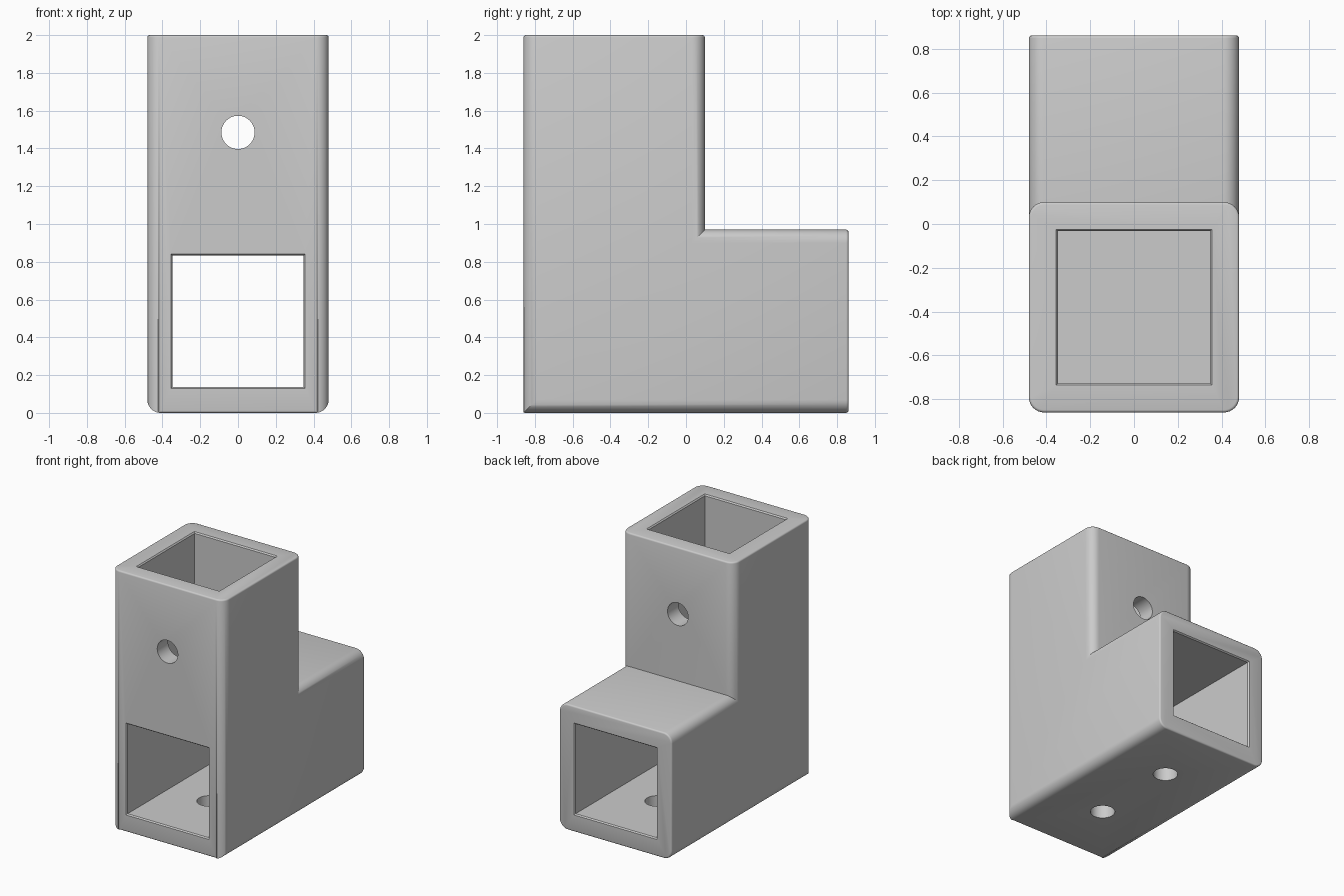
import bpy, bmesh, math
from mathutils import Matrix, Vector

if "Cube" in bpy.data.objects:
    bpy.data.objects.remove(bpy.data.objects["Cube"], do_unlink=True)

W, L, H = 0.48, 0.86, 2.0          # half width, half length, height
POST_Y, ARM_Z = 0.10, 0.97         # back of the post, top of the arm
ROUND, LIP = 0.07, 0.012
BORE, FLARE = 0.347, 0.355         # half sizes of the square sockets

grey = bpy.data.materials.new("light grey")
grey.use_nodes = True
colour = (0.6, 0.6, 0.6, 1)
grey.diffuse_color = colour
grey.node_tree.nodes["Principled BSDF"].inputs["Base Color"].default_value = colour


def add_object(name, bm):
    bmesh.ops.recalc_face_normals(bm, faces=bm.faces)
    mesh = bpy.data.meshes.new(name)
    bm.to_mesh(mesh)
    bm.free()
    mesh.materials.append(grey)
    obj = bpy.data.objects.new(name, mesh)
    bpy.context.collection.objects.link(obj)
    return obj


def bevel(bm, test, offset, segments):
    edges = [e for e in bm.edges if test(*(v.co for v in e.verts))]
    bmesh.ops.bevel(bm, geom=edges, offset=offset, segments=segments,
                    profile=0.5, affect='EDGES', clamp_overlap=False)


def near(a, b):
    return abs(a - b) < 1e-4


def socket_cutter(name, rings, matrix):
    """Square prism along local z, given as (height, half size) rings."""
    bm = bmesh.new()
    loops = [[bm.verts.new((sx * h, sy * h, z))
              for sx, sy in ((-1, -1), (1, -1), (1, 1), (-1, 1))] for z, h in rings]
    bm.faces.new(loops[0])
    bm.faces.new(loops[-1])
    for low, high in zip(loops, loops[1:]):
        for i in range(4):
            j = (i + 1) % 4
            bm.faces.new((low[i], low[j], high[j], high[i]))
    bm.transform(matrix)
    return add_object(name, bm)


def hole_cutter(name, depth, matrix):
    bm = bmesh.new()
    bmesh.ops.create_cone(bm, cap_ends=True, segments=48, radius1=0.088,
                          radius2=0.088, depth=depth, matrix=matrix)
    return add_object(name, bm)


# Solid elbow: L profile extruded across the width
bm = bmesh.new()
profile = ((-L, 0), (L, 0), (L, ARM_Z), (POST_Y, ARM_Z), (POST_Y, H), (-L, H))
side = bm.faces.new([bm.verts.new((-W, y, z)) for y, z in profile])
made = bmesh.ops.extrude_face_region(bm, geom=[side])["geom"]
bmesh.ops.translate(bm, vec=(2 * W, 0, 0),
                    verts=[g for g in made if isinstance(g, bmesh.types.BMVert)])
bmesh.ops.recalc_face_normals(bm, faces=bm.faces)


def on_end(p):
    return near(p.z, H) or near(p.y, L)


# Large rounding on the long edges, then a small one round both ends and the toe
bevel(bm, lambda a, b: near(a.x, b.x) and not (on_end(a) and on_end(b)), ROUND, 8)
bevel(bm, lambda a, b: (near(a.z, H) and near(b.z, H)) or (near(a.y, L) and near(b.y, L))
      or all(near(p.y, -L) and near(p.z, 0) for p in (a, b)), LIP, 3)
elbow = add_object("elbow_bracket", bm)

# Square sockets with flared mouths, and round screw holes
lay = Matrix.Rotation(math.pi / 2, 4, 'X')
post_mid, arm_mid = (POST_Y - L) / 2, ARM_Z / 2
cutters = [
    socket_cutter("post_socket_cutter",
                  ((ARM_Z, BORE), (H - 0.01, BORE), (H, FLARE), (H + 0.1, FLARE)),
                  Matrix.Translation((0, post_mid, 0))),
    socket_cutter("arm_socket_cutter",
                  ((-L - 0.1, FLARE), (-L, FLARE), (0.01 - L, BORE),
                   (L - 0.01, BORE), (L, FLARE), (L + 0.1, FLARE)),
                  Matrix.Translation((0, 0, arm_mid)) @ lay),
    hole_cutter("post_hole_cutter", 1.2,
                Matrix.Translation((0, post_mid, (ARM_Z + H) / 2)) @ lay),
]
for label, y in (("front", -0.35), ("back", 0.35)):
    cutters.append(hole_cutter(label + "_floor_hole_cutter", 0.6,
                               Matrix.Translation((0, y, 0))))

bpy.context.view_layer.objects.active = elbow
elbow.select_set(True)
for cutter in cutters:
    cut = elbow.modifiers.new(cutter.name, 'BOOLEAN')
    cut.operation, cut.solver, cut.object = 'DIFFERENCE', 'EXACT', cutter
    bpy.ops.object.modifier_apply(modifier=cut.name)
    bpy.data.objects.remove(cutter, do_unlink=True)
bpy.ops.object.shade_smooth_by_angle(angle=math.radians(35))
